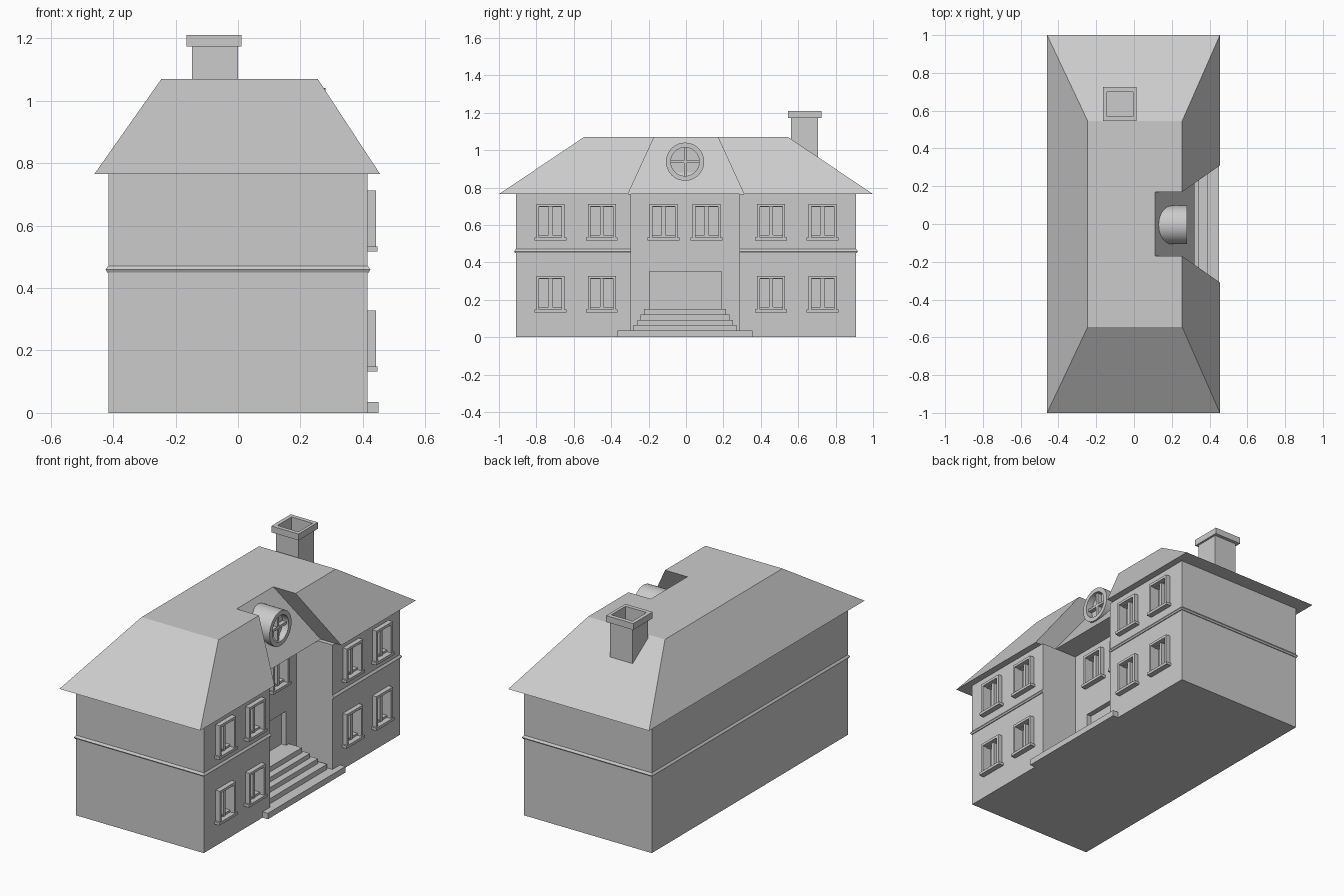
import bpy, bmesh
from math import pi
from mathutils import Matrix

if "Cube" in bpy.data.objects:
    bpy.data.objects.remove(bpy.data.objects["Cube"])


def make(name, bm):
    bmesh.ops.recalc_face_normals(bm, faces=bm.faces[:])
    me = bpy.data.meshes.new(name)
    bm.to_mesh(me)
    bm.free()
    ob = bpy.data.objects.new(name, me)
    bpy.context.collection.objects.link(ob)
    return ob


def add_frustum(bm, bottom, top, z0, z1):
    """Hexahedron between two rectangles (x0, x1, y0, y1)."""
    rings = []
    for (x0, x1, y0, y1), z in ((bottom, z0), (top, z1)):
        rings.append([bm.verts.new((x, y, z)) for x, y in
                      ((x0, y0), (x1, y0), (x1, y1), (x0, y1))])
    a, b = rings
    bm.faces.new(a[::-1])
    bm.faces.new(b)
    for i in range(4):
        j = (i + 1) % 4
        bm.faces.new((a[i], a[j], b[j], b[i]))


def boxes(name, items):
    """One object made of boxes (x0, x1, y0, y1, z0, z1)."""
    bm = bmesh.new()
    for b in items:
        add_frustum(bm, b[:4], b[:4], b[4], b[5])
    return make(name, bm)


def frustum(name, bottom, top, z0, z1):
    bm = bmesh.new()
    add_frustum(bm, bottom, top, z0, z1)
    return make(name, bm)


def cut(ob, cutter):
    cutter.hide_render = True
    m = ob.modifiers.new("cut", 'BOOLEAN')
    m.operation, m.solver, m.object = 'DIFFERENCE', 'EXACT', cutter
    bpy.context.view_layer.objects.active = ob
    bpy.ops.object.modifier_apply(modifier=m.name)
    bpy.data.objects.remove(cutter)


EAVE, RIDGE = 0.765, 1.07
WALL, INNER = 0.415, 0.18       # outer facade and recessed facade
R0, R1 = -0.295, 0.285          # sides of the entrance recess

# windows: (wall x, centre y, bottom z)
spots = [(WALL, y, z) for y in (-0.725, -0.45, 0.455, 0.73) for z in (0.145, 0.53)]
spots += [(INNER, y, 0.53) for y in (-0.12, 0.11)]

# walls with entrance recess, window pockets and doorway
body = boxes("walls", [(-WALL, WALL, -0.91, 0.91, 0, EAVE)])
cut(body, boxes("recess_cutter", [(INNER, 0.6, R0, R1, -0.1, 0.9)]))
pockets = [(x - 0.03, x + 0.05, y - 0.06, y + 0.06, z + 0.015, z + 0.165) for x, y, z in spots]
pockets.append((INNER - 0.03, INNER + 0.05, -0.195, 0.19, 0.15, 0.35))
cut(body, boxes("pocket_cutter", pockets))

# window frames, sills and mullions
for i, (x, y, z) in enumerate(spots):
    f = x + 0.027
    boxes(f"window_{i + 1}", [
        (x - 0.01, f, y - 0.075, y - 0.06, z, z + 0.183),
        (x - 0.01, f, y + 0.06, y + 0.075, z, z + 0.183),
        (x - 0.01, f, y - 0.06, y + 0.06, z + 0.168, z + 0.183),
        (x - 0.01, x + 0.032, y - 0.085, y + 0.085, z - 0.013, z + 0.003),
        (x - 0.03, x + 0.005, y - 0.01, y + 0.01, z + 0.002, z + 0.17)])

# string course: pointed moulding swept round the walls, open at the recess
path = [(WALL, R1, 1, 0), (WALL, 0.91, 1, 1), (-WALL, 0.91, -1, 1),
        (-WALL, -0.91, -1, -1), (WALL, -0.91, 1, -1), (WALL, R0, 1, 0)]
profile = [(-0.005, 0.448), (0.004, 0.45), (0.009, 0.459), (0.0, 0.471), (-0.005, 0.471)]
bm = bmesh.new()
rings = [[bm.verts.new((x + dx * o, y + dy * o, z)) for o, z in profile]
         for x, y, dx, dy in path]
n = len(profile)
for a, b in zip(rings, rings[1:]):
    for k in range(n):
        bm.faces.new((a[k], a[(k + 1) % n], b[(k + 1) % n], b[k]))
bm.faces.new(rings[0])
bm.faces.new(rings[-1])
make("string_course", bm)

# hipped roof with a set-back bay over the entrance
roof = frustum("roof", (-0.46, 0.455, -1, 1), (-0.245, 0.255, -0.545, 0.545), EAVE, RIDGE)


def bay(z):
    t = (RIDGE - z) / (RIDGE - EAVE)
    w = 0.17 + 0.14 * t
    return (0.11 + 0.21 * t, 0.7, -w, w)


cut(roof, frustum("bay_cutter", bay(0.7), bay(1.1), 0.7, 1.1))

# entrance steps
steps = [(WALL - 0.235, 0.45, -0.365, 0.355, 0, 0.035)]
for x, w, z in ((0.39, 0.275, 0.065), (0.345, 0.255, 0.093), (0.305, 0.237, 0.12), (0.265, 0.22, 0.15)):
    steps.append((INNER - 0.01, x, -w - 0.005, w - 0.005, 0, z))
for i, s in enumerate(steps):
    boxes(f"step_{i + 1}", [s])

# round attic window: tube, pane and cross bars
CY, CZ = -0.005, 0.938


def drum(name, r, x0, x1):
    bm = bmesh.new()
    m = Matrix.Translation(((x0 + x1) / 2, CY, CZ)) @ Matrix.Rotation(pi / 2, 4, 'Y')
    bmesh.ops.create_cone(bm, cap_ends=True, segments=40, radius1=r, radius2=r,
                          depth=x1 - x0, matrix=m)
    return make(name, bm)


tube = drum("round_window", 0.102, 0.12, 0.28)
cut(tube, drum("round_cutter", 0.076, 0.24, 0.4))
bpy.ops.object.select_all(action='DESELECT')
tube.select_set(True)
bpy.context.view_layer.objects.active = tube
bpy.ops.object.shade_smooth_by_angle()
boxes("round_window_bars", [
    (0.235, 0.265, CY - 0.007, CY + 0.007, CZ - 0.078, CZ + 0.078),
    (0.235, 0.265, CY - 0.078, CY + 0.078, CZ - 0.007, CZ + 0.007)])

# chimney with hollow cap
shaft = boxes("chimney", [(-0.147, 0, 0.562, 0.705, 0.88, 1.175)])
cap = boxes("chimney_cap", [(-0.165, 0.012, 0.545, 0.725, 1.173, 1.21)])
for ob in (shaft, cap):
    cut(ob, boxes("flue_cutter", [(-0.142, -0.006, 0.569, 0.7, 1.1, 1.3)]))
